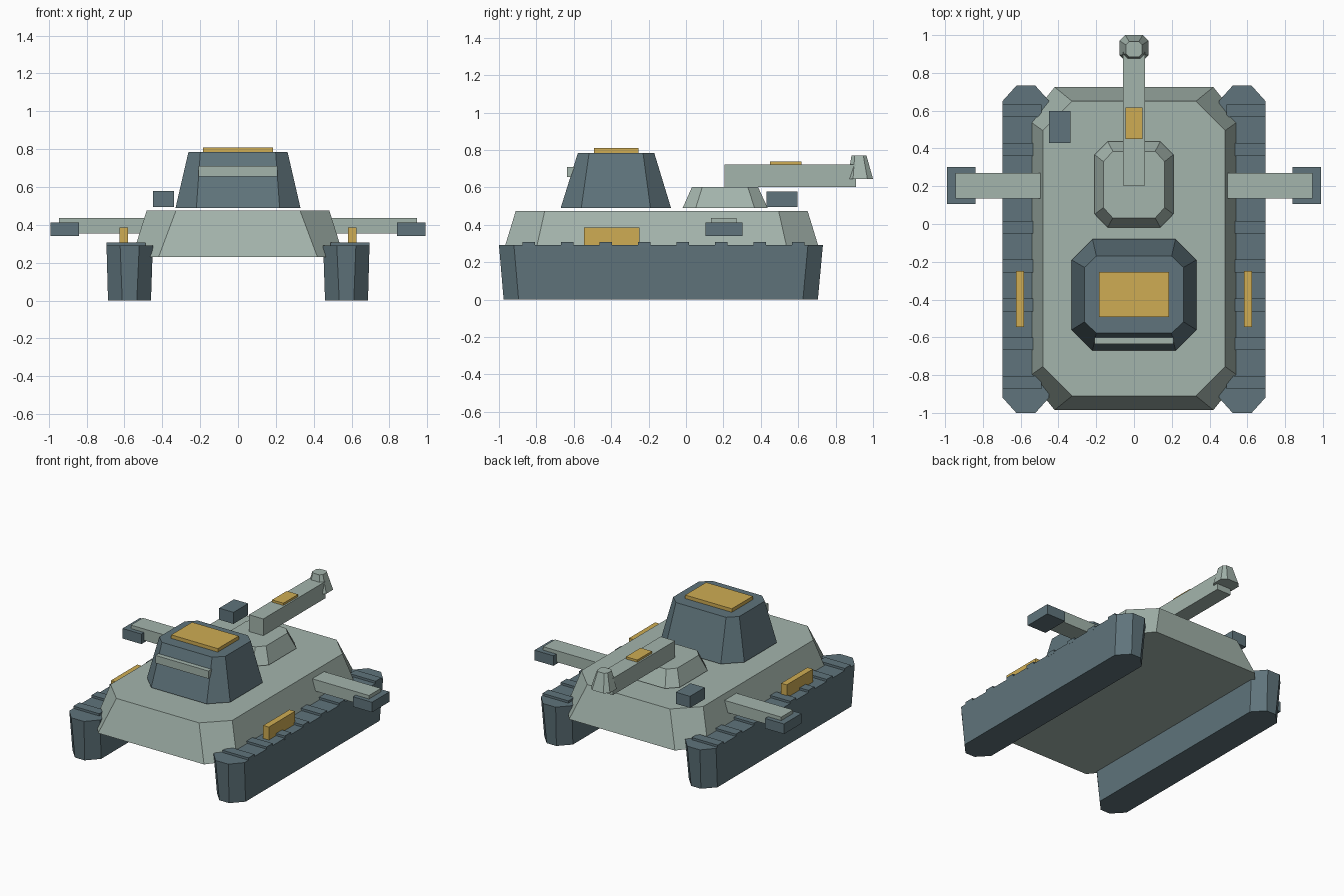
import bpy
import bmesh

cube = bpy.data.objects.get("Cube")
if cube:
    bpy.data.objects.remove(cube, do_unlink=True)


def material(name, rgb):
    m = bpy.data.materials.new(name)
    m.use_nodes = True
    m.diffuse_color = (*rgb, 1)
    m.node_tree.nodes["Principled BSDF"].inputs["Base Color"].default_value = (*rgb, 1)
    return m


LIGHT = material("pale grey green", (0.37, 0.46, 0.415))
DARK = material("slate blue grey", (0.115, 0.175, 0.20))
GOLD = material("ochre gold", (0.62, 0.415, 0.088))


def octagon(x, y, cut):
    """Rectangle outline with cut corners, counter-clockwise."""
    (x0, x1), (y0, y1), (cx, cy) = x, y, cut
    return [(x0 + cx, y0), (x1 - cx, y0), (x1, y0 + cy), (x1, y1 - cy),
            (x1 - cx, y1), (x0 + cx, y1), (x0, y1 - cy), (x0, y0 + cy)]


def loft(name, mat, z, base, top):
    """Solid between two outlines with the same number of points."""
    bm = bmesh.new()
    low = [bm.verts.new((px, py, z[0])) for px, py in base]
    high = [bm.verts.new((px, py, z[1])) for px, py in top]
    bm.faces.new(low[::-1])
    bm.faces.new(high)
    n = len(low)
    for i in range(n):
        j = (i + 1) % n
        bm.faces.new((low[i], low[j], high[j], high[i]))
    mesh = bpy.data.meshes.new(name)
    bm.to_mesh(mesh)
    bm.free()
    mesh.materials.append(mat)
    obj = bpy.data.objects.new(name, mesh)
    bpy.context.collection.objects.link(obj)
    return obj


def box(name, mat, x, y, z):
    outline = [(x[0], y[0]), (x[1], y[0]), (x[1], y[1]), (x[0], y[1])]
    return loft(name, mat, z, outline, outline)


# Hull
loft("hull", LIGHT, (0.23, 0.475),
     octagon((-0.56, 0.56), (-0.985, 0.725), (0.14, 0.175)),
     octagon((-0.483, 0.483), (-0.91, 0.65), (0.155, 0.155)))

# Rear cabin with hatch and visor
loft("cabin", DARK, (0.49, 0.785),
     octagon((-0.33, 0.33), (-0.67, -0.08), (0.11, 0.11)),
     octagon((-0.262, 0.262), (-0.578, -0.17), (0.063, 0.06)))
box("cabin_hatch", GOLD, (-0.185, 0.185), (-0.493, -0.255), (0.785, 0.81))
box("visor", LIGHT, (-0.21, 0.21), (-0.635, -0.58), (0.655, 0.71))

# Gun mount, barrel and muzzle
loft("gun_mount", LIGHT, (0.49, 0.602),
     octagon((-0.208, 0.208), (-0.018, 0.437), (0.068, 0.07)),
     octagon((-0.162, 0.162), (0.032, 0.385), (0.05, 0.055)))
box("barrel", LIGHT, (-0.057, 0.057), (0.205, 0.91), (0.602, 0.722))
box("barrel_plate", GOLD, (-0.045, 0.045), (0.45, 0.617), (0.722, 0.738))
loft("muzzle", LIGHT, (0.645, 0.77),
     octagon((-0.076, 0.076), (0.863, 1.0), (0.03, 0.03)),
     octagon((-0.042, 0.042), (0.885, 0.965), (0.017, 0.017)))

# Equipment box on the deck
box("deck_box", DARK, (-0.45, -0.337), (0.43, 0.597), (0.495, 0.578))

# Paired running gear and side arms
for side, s in (("left", 1), ("right", -1)):
    def span(a, b):
        return tuple(sorted((a * s, b * s)))

    loft(side + "_track", DARK, (0.0, 0.292),
         octagon(span(0.46, 0.687), (-0.975, 0.705), (0.075, 0.08)),
         octagon(span(0.45, 0.695), (-1.0, 0.732), (0.072, 0.08)))
    for i in range(8):
        y = -0.84 + i * 0.2057
        box(f"{side}_tread_{i + 1}", DARK, span(0.49, 0.695),
            (y - 0.034, y + 0.034), (0.28, 0.308))
    box(side + "_side_panel", GOLD, span(0.582, 0.626), (-0.545, -0.248), (0.285, 0.385))
    box(side + "_arm", LIGHT, span(0.45, 0.945), (0.135, 0.27), (0.355, 0.437))
    box(side + "_arm_pod", DARK, span(0.84, 0.99), (0.105, 0.303), (0.34, 0.412))
